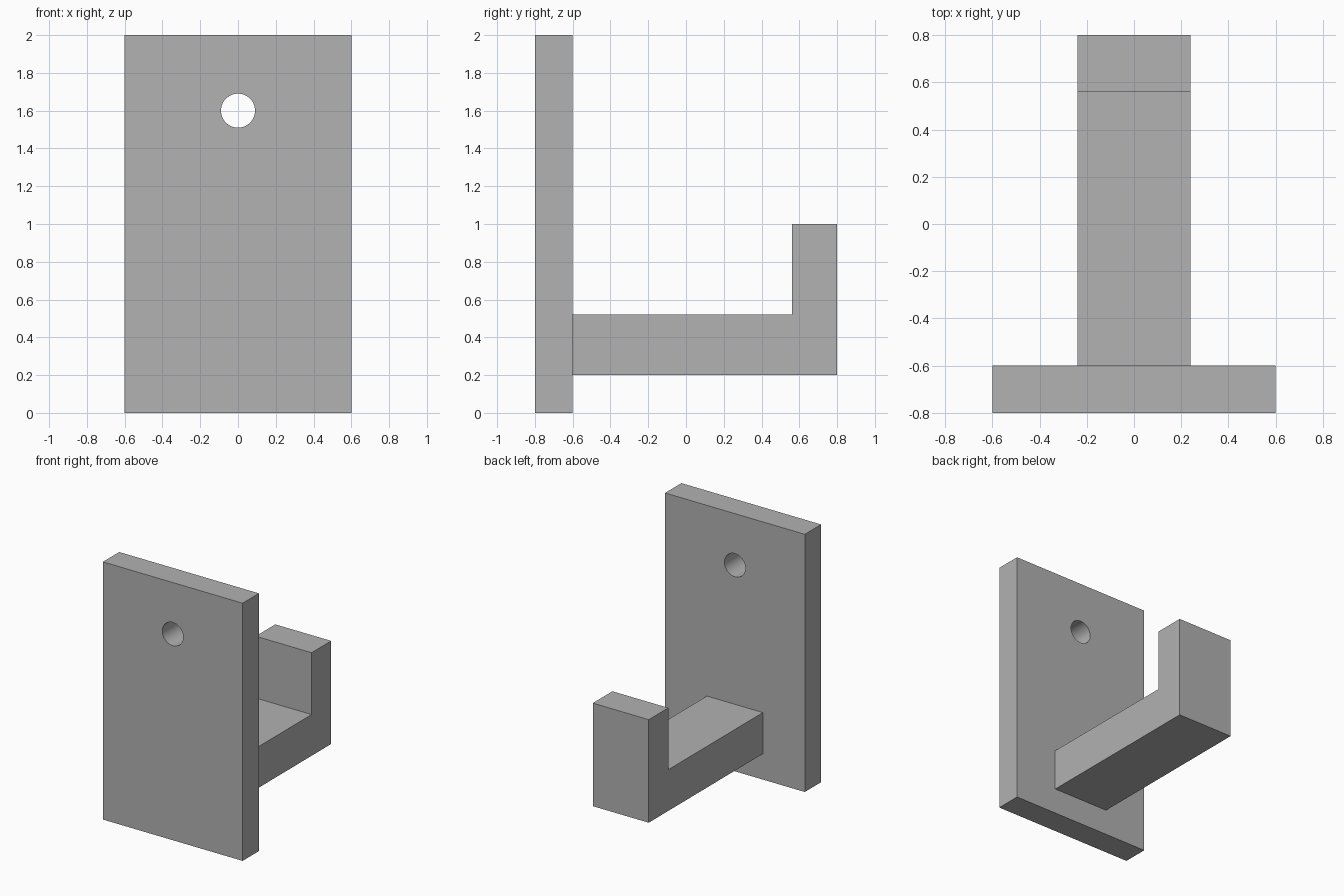
import bpy
import bmesh
import math
from mathutils import Vector

cube = bpy.data.objects.get("Cube")
if cube:
    bpy.data.objects.remove(cube, do_unlink=True)

# Single grey material
grey = bpy.data.materials.new("plain grey")
grey.use_nodes = True
colour = (0.445, 0.445, 0.445, 1)
grey.diffuse_color = colour
grey.node_tree.nodes["Principled BSDF"].inputs["Base Color"].default_value = colour


def extruded(name, profile, half_width):
    """Extrude a (y, z) profile symmetrically along x."""
    bm = bmesh.new()
    face = bm.faces.new([bm.verts.new((-half_width, y, z)) for y, z in profile])
    result = bmesh.ops.extrude_face_region(bm, geom=[face])
    verts = [v for v in result["geom"] if isinstance(v, bmesh.types.BMVert)]
    bmesh.ops.translate(bm, verts=verts, vec=Vector((2 * half_width, 0, 0)))
    bmesh.ops.recalc_face_normals(bm, faces=bm.faces)
    mesh = bpy.data.meshes.new(name)
    bm.to_mesh(mesh)
    bm.free()
    mesh.materials.append(grey)
    obj = bpy.data.objects.new(name, mesh)
    bpy.context.collection.objects.link(obj)
    return obj


# Wall plate
plate = extruded("back_plate", [(-0.8, 0), (-0.6, 0), (-0.6, 2), (-0.8, 2)], 0.6)

# Round screw hole through the plate
bpy.ops.mesh.primitive_cylinder_add(vertices=64, radius=0.09, depth=0.6,
                                    location=(0, -0.7, 1.6),
                                    rotation=(math.pi / 2, 0, 0))
cutter = bpy.context.object
cutter.name = "screw_hole_cutter"
cutter.hide_render = True
cutter.data.materials.append(grey)
cut = plate.modifiers.new("screw hole", "BOOLEAN")
cut.operation = "DIFFERENCE"
cut.solver = "EXACT"
cut.object = cutter

bpy.ops.object.select_all(action="DESELECT")
plate.select_set(True)
bpy.context.view_layer.objects.active = plate
bpy.ops.object.modifier_apply(modifier=cut.name)
bpy.data.objects.remove(cutter, do_unlink=True)
bpy.ops.object.shade_smooth_by_angle(angle=math.radians(30))

# Arm with upturned end
extruded("hook_arm", [(-0.6, 0.2), (0.8, 0.2), (0.8, 1), (0.56, 1),
                      (0.56, 0.52), (-0.6, 0.52)], 0.24)
